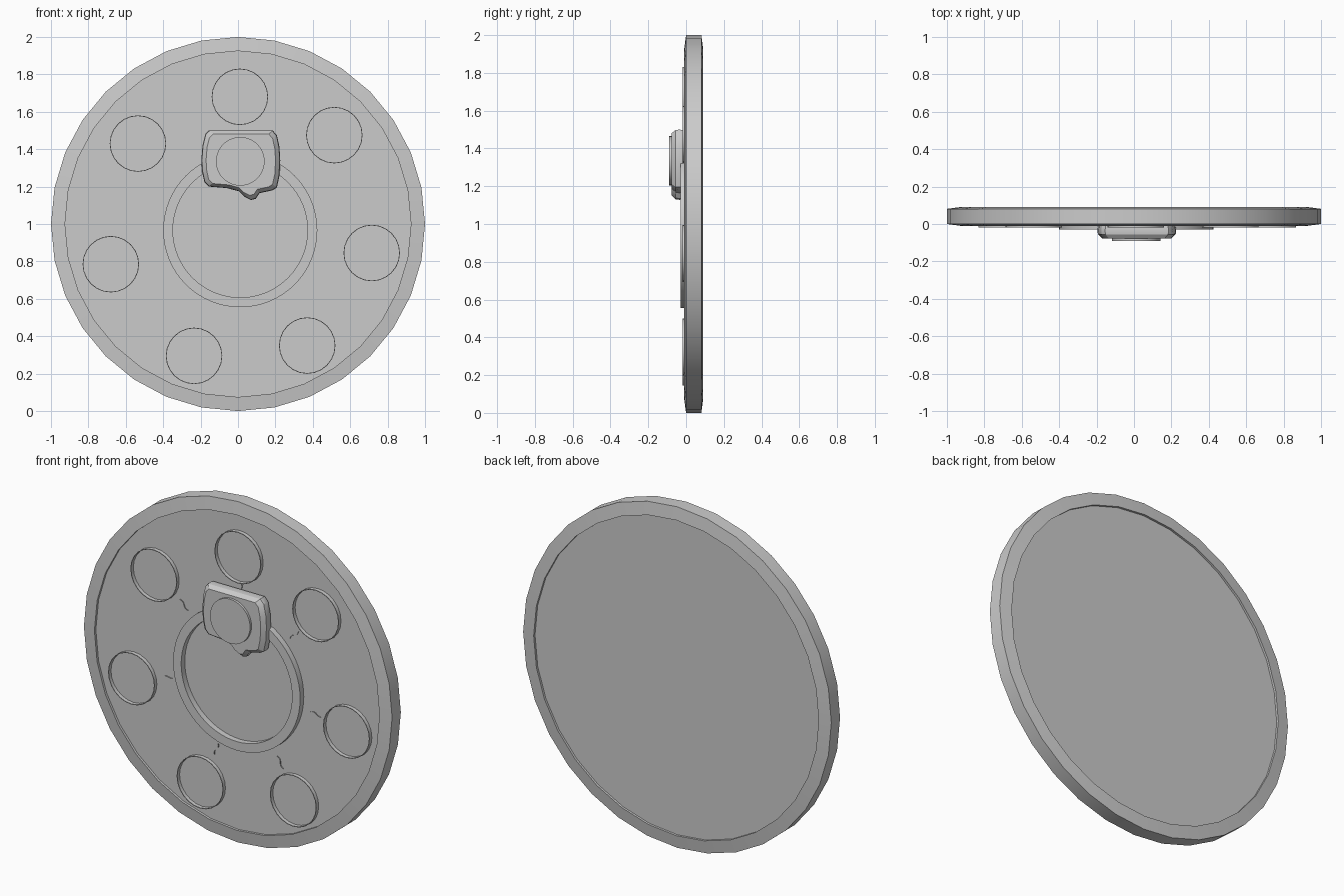
import bpy, bmesh, math

if "Cube" in bpy.data.objects:
    bpy.data.objects.remove(bpy.data.objects["Cube"])

grey = bpy.data.materials.new("plain grey")
grey.diffuse_color = (0.6, 0.6, 0.6, 1)
grey.use_nodes = True
grey.node_tree.nodes["Principled BSDF"].inputs["Base Color"].default_value = grey.diffuse_color


def finish(bm, name):
    bmesh.ops.recalc_face_normals(bm, faces=bm.faces)
    mesh = bpy.data.meshes.new(name)
    bm.to_mesh(mesh)
    bm.free()
    mesh.materials.append(grey)
    ob = bpy.data.objects.new(name, mesh)
    bpy.context.collection.objects.link(ob)
    bpy.context.view_layer.objects.active = ob
    ob.select_set(True)
    bpy.ops.object.shade_smooth_by_angle(angle=math.radians(30))
    ob.select_set(False)
    return ob


def skin(name, loops, ring=False):
    """Bridge a list of point loops; cap the ends, or join them into a ring."""
    bm = bmesh.new()
    rows = [[bm.verts.new(p) for p in loop] for loop in loops]
    pairs = list(zip(rows, rows[1:]))
    if ring:
        pairs.append((rows[-1], rows[0]))
    else:
        bm.faces.new(rows[0])
        bm.faces.new(rows[-1])
    for a, b in pairs:
        for i in range(len(a)):
            j = (i + 1) % len(a)
            bm.faces.new((a[i], a[j], b[j], b[i]))
    return finish(bm, name)


def turned(name, profile, cx, cz, sides, ring=False):
    """Turn a (radius, y) profile around an axis along y."""
    loops = [[(cx + r * math.sin(k * math.tau / sides), y,
               cz + r * math.cos(k * math.tau / sides)) for k in range(sides)]
             for r, y in profile]
    return skin(name, loops, ring)


# Dial body with a raised sloping rim on both faces
FLOOR = 0.004
turned("dial_body", [(0.925, FLOOR), (0.925, -0.01), (1, 0), (1, 0.081),
                     (0.925, 0.091), (0.925, 0.078)], 0, 1, 32)

# Seven thin round collars
collars = [(0.01, 1.68), (0.515, 1.475), (0.715, 0.845), (0.37, 0.35),
           (-0.235, 0.295), (-0.68, 0.785), (-0.535, 1.43)]
for x, z in collars:
    turned("collar", [(0.151, FLOOR + 0.002), (0.151, -0.018),
                      (0.147, -0.018), (0.147, FLOOR + 0.002)], x, z, 24, True)

# Central raised ring
CX, CZ = 0.012, 0.967
turned("centre_ring", [(0.412, FLOOR + 0.002), (0.412, -0.03),
                       (0.36, -0.03), (0.36, FLOOR + 0.002)], CX, CZ, 64, True)

# Small wavy ridges between the ring and the collars
marks = [(-0.35, 1.30), (0.02, 1.49), (0.365, 1.314), (0.51, 0.888),
         (0.275, 0.543), (-0.14, 0.51), (-0.45, 0.85)]
for x, z in marks:
    a = math.atan2(z - CZ, x - CX)
    bm = bmesh.new()
    prev = None
    for k in range(9):
        u, v = (k / 8 - 0.5) * 0.075, 0.007 * math.sin(k / 8 * math.tau)
        px = x + u * math.cos(a) - v * math.sin(a)
        pz = z + u * math.sin(a) + v * math.cos(a)
        pair = [bm.verts.new((px, y, pz)) for y in (FLOOR, FLOOR - 0.006)]
        if prev:
            bm.faces.new((prev[0], pair[0], pair[1], prev[1]))
        prev = pair
    finish(bm, "wavy_ridge")

# Pointer block: rounded square with a small lip at the bottom
outline = [(-0.155, 1.50), (0.185, 1.50), (0.208, 1.475), (0.222, 1.41),
           (0.226, 1.34), (0.222, 1.26), (0.208, 1.195), (0.185, 1.18),
           (0.115, 1.165), (0.095, 1.135), (0.07, 1.128), (0.035, 1.145),
           (0.005, 1.175), (-0.06, 1.192), (-0.155, 1.20), (-0.18, 1.225),
           (-0.192, 1.28), (-0.196, 1.34), (-0.19, 1.42), (-0.175, 1.48)]
layers = [(0.93, -0.004), (0.98, -0.012), (1.0, -0.035), (0.985, -0.055), (0.88, -0.077)]
skin("pointer_block", [[(0.015 + (x - 0.015) * s, y, 1.335 + (z - 1.335) * s)
                        for x, z in outline] for s, y in layers])

# Round cap on the pointer
turned("pointer_cap", [(0.13, -0.07), (0.13, -0.091)], 0.012, 1.335, 40)
